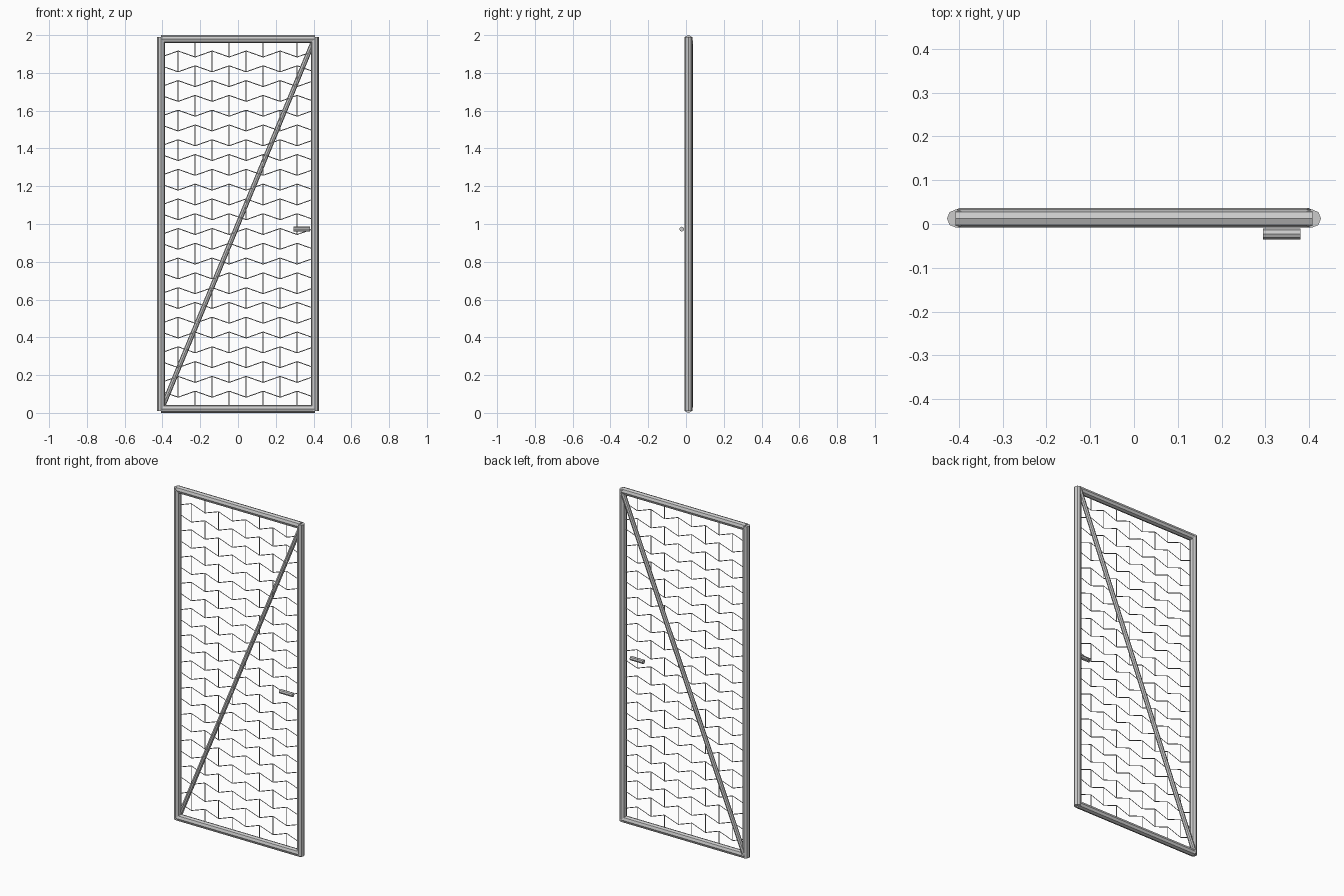
import bpy
import math
from mathutils import Vector

old = bpy.data.objects.get("Cube")
if old:
    bpy.data.objects.remove(old, do_unlink=True)


def material(name, value):
    mat = bpy.data.materials.new(name)
    mat.use_nodes = True
    colour = (value, value, value, 1)
    mat.diffuse_color = colour
    mat.node_tree.nodes["Principled BSDF"].inputs["Base Color"].default_value = colour
    return mat


steel = material("light grey steel", 0.6)


def tube(name, start, end, radius):
    """Eight-sided tube between two points, with ridges facing the axes."""
    start, end = Vector(start), Vector(end)
    axis = end - start
    bpy.ops.mesh.primitive_cylinder_add(vertices=8, radius=radius, depth=axis.length)
    obj = bpy.context.object
    obj.name = name
    obj.rotation_euler = (0, math.atan2(axis.x, axis.z), 0)
    obj.location = (start + end) / 2
    obj.data.materials.append(steel)


# Outer frame
DEPTH = 0.0125
TUBE = 0.021
for side, x in (("left", 0.4065), ("right", -0.4065)):
    tube(side + "_post", (x, DEPTH, 0.01), (x, DEPTH, 1.99), TUBE)
for level, z in (("bottom", TUBE), ("top", 2 - TUBE)):
    tube(level + "_rail", (-0.408, DEPTH, z), (0.408, DEPTH, z), TUBE)

# Diagonal brace and handle
tube("diagonal_brace", (-0.4, 0.023, 0.03), (0.4, 0.023, 1.97), 0.013)
tube("handle", (0.295, -0.0225, 0.973), (0.38, -0.0225, 0.973), 0.0125)

# Wire mesh: zigzag rows joined by uprights into bow-tie cells
STEP, ROW, WAVE = 0.09, 0.0783, 0.016
FIRST_X, FIRST_Z, ROWS = -0.317, 1.9, 24
EDGE = 0.395
LOW, HIGH = 0.03, 1.97


def node(col, row):
    up = 1 if (col + row) % 2 == 0 else -1
    return Vector((FIRST_X + col * STEP, DEPTH, FIRST_Z - row * ROW + up * WAVE))


def clipped(a, b):
    """Trim a zigzag segment to the inside of the posts."""
    ends = []
    for p, q in ((a, b), (b, a)):
        limit = max(-EDGE, min(EDGE, p.x))
        ends.append(p.lerp(q, (limit - p.x) / (q.x - p.x)))
    return ends


wires = []
for row in range(ROWS):
    wires += [clipped(node(c, row), node(c + 1, row)) for c in range(-1, 8)]
for col in range(8):
    for row in range(-1, ROWS):
        if (col + row) % 2 == 0:
            top, bottom = node(col, row), node(col, row + 1)
            top.z, bottom.z = min(top.z, HIGH), max(bottom.z, LOW)
            wires.append((top, bottom))

curve = bpy.data.curves.new("wire_mesh", "CURVE")
curve.dimensions = "3D"
curve.bevel_depth = 0.0024
curve.bevel_resolution = 0
curve.use_fill_caps = True
for a, b in wires:
    spline = curve.splines.new("POLY")
    spline.points.add(1)
    for point, co in zip(spline.points, (a, b)):
        point.co = (*co, 1)
curve.materials.append(steel)
mesh_obj = bpy.data.objects.new("wire_mesh", curve)
bpy.context.collection.objects.link(mesh_obj)
